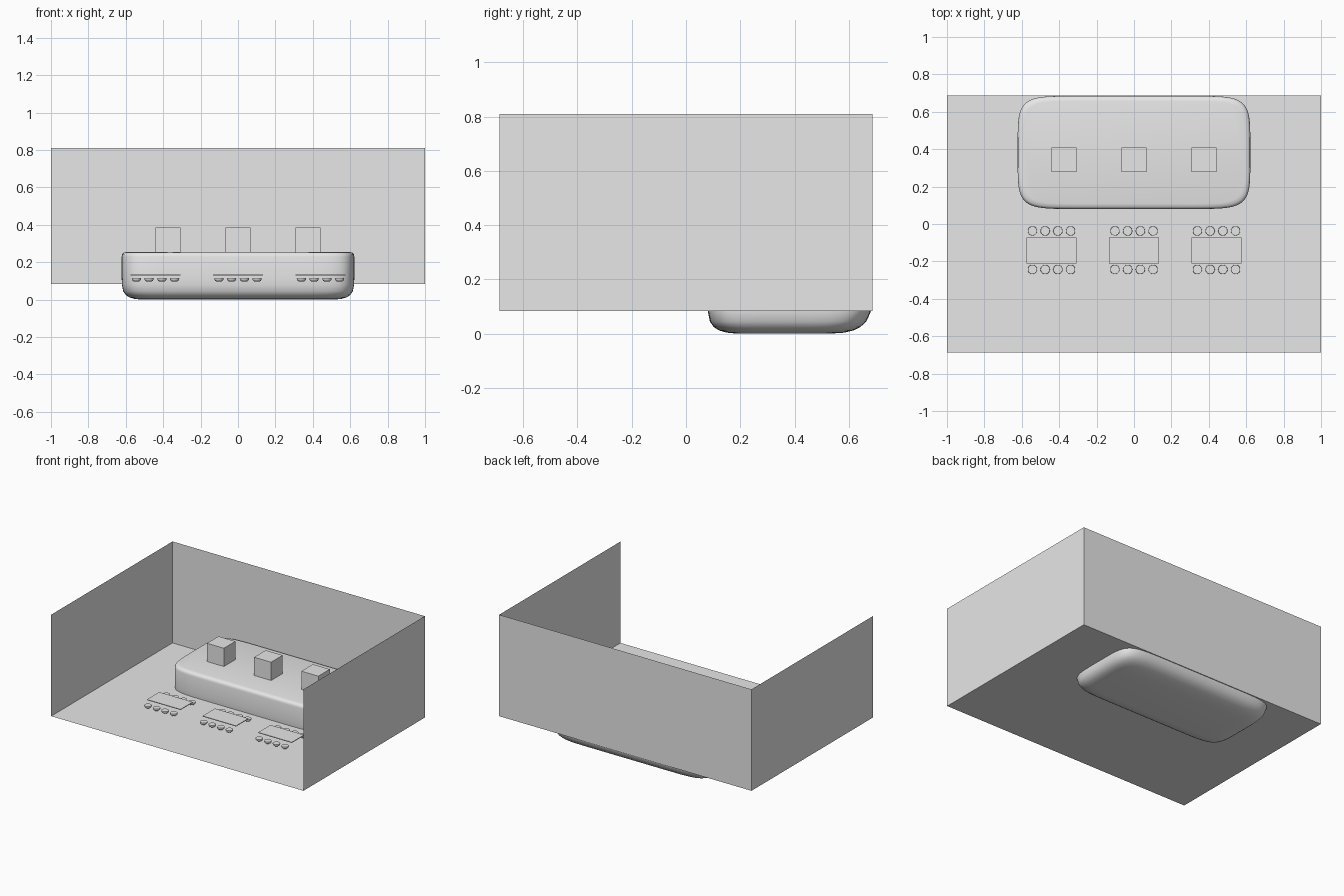
import bpy, bmesh, math
from mathutils import Matrix

if "Cube" in bpy.data.objects:
    bpy.data.objects.remove(bpy.data.objects["Cube"])

grey = bpy.data.materials.new("plain grey")
grey.diffuse_color = (0.8, 0.8, 0.8, 1)
grey.use_nodes = True
grey.node_tree.nodes["Principled BSDF"].inputs["Base Color"].default_value = grey.diffuse_color


def finish(name, bm, smooth=None):
    me = bpy.data.meshes.new(name)
    bm.to_mesh(me)
    bm.free()
    me.materials.append(grey)
    ob = bpy.data.objects.new(name, me)
    bpy.context.collection.objects.link(ob)
    if smooth is not None:
        bpy.ops.object.select_all(action='DESELECT')
        ob.select_set(True)
        bpy.context.view_layer.objects.active = ob
        bpy.ops.object.shade_smooth_by_angle(angle=math.radians(smooth))
    return ob


def box(name, x, y, z, smooth=None, drop=None):
    """Box from (min, max) pairs; drop(normal) removes faces."""
    bm = bmesh.new()
    size = [b - a for a, b in (x, y, z)]
    mid = [(a + b) / 2 for a, b in (x, y, z)]
    bmesh.ops.create_cube(bm, size=1, matrix=Matrix.Translation(mid) @ Matrix.Diagonal((*size, 1)))
    if drop:
        bm.normal_update()
        gone = [f for f in bm.faces if drop(f.normal)]
        bmesh.ops.delete(bm, geom=gone, context='FACES')
        bmesh.ops.reverse_faces(bm, faces=bm.faces[:])
    return finish(name, bm)


def loft(name, rings, smooth):
    """Closed solid through rings of equal point count, bottom to top."""
    bm = bmesh.new()
    loops = [[bm.verts.new(p) for p in r] for r in rings]
    n = len(loops[0])
    for a, b in zip(loops, loops[1:]):
        for i in range(n):
            j = (i + 1) % n
            bm.faces.new((a[i], a[j], b[j], b[i]))
    bm.faces.new(loops[0][::-1])
    bm.faces.new(loops[-1])
    return finish(name, bm, smooth)


# Room shell: floor plus back and side walls, open at front and top
box("room_shell", (-1, 1), (-0.687, 0.687), (0.083, 0.81),
    drop=lambda n: n.z > 0.5 or n.y < -0.5)


# Stage: soft rounded slab passing through the floor
def stage_ring(z, inset, back):
    a, b = 0.622 - inset, 0.3025 - (inset + back) / 2
    cy = 0.3825 + (inset - back) / 2
    pts = []
    for i in range(96):
        t = 2 * math.pi * (i + 0.5) / 96
        c, s = math.cos(t), math.sin(t)
        pts.append((math.copysign(abs(c) ** 0.2, c) * a,
                    cy + math.copysign(abs(s) ** 0.4, s) * b, z))
    return pts


# z, inset at sides and front, inset at back
stage_profile = [(0, 0.11, 0.16), (0.004, 0.07, 0.10), (0.012, 0.042, 0.068),
                 (0.025, 0.022, 0.042), (0.045, 0.008, 0.02), (0.08, 0.001, 0.004),
                 (0.12, 0, 0), (0.23, 0, 0), (0.243, 0.003, 0.003),
                 (0.251, 0.011, 0.011), (0.255, 0.028, 0.028)]
loft("stage", [stage_ring(*p) for p in stage_profile], 60)

# Seat cushion: flat top, tapered underside
stool_profile = [(0.097, 0.013), (0.100, 0.019), (0.106, 0.0235), (0.112, 0.025), (0.115, 0.024)]


def stool(name, x, y):
    loft(name, [[(x + r * math.cos(2 * math.pi * i / 24), y + r * math.sin(2 * math.pi * i / 24), z)
                 for i in range(24)] for z, r in stool_profile], 50)


# Podium blocks on the stage, tables with two rows of four stools
for k, (side, bx, tx) in enumerate((("left", -0.374, -0.441), ("middle", 0, 0), ("right", 0.374, 0.441))):
    box(side + "_podium", (bx - 0.067, bx + 0.067), (0.279, 0.409), (0.25, 0.386))
    box(side + "_table_top", (tx - 0.133, tx + 0.133), (-0.211, -0.072), (0.130, 0.135))
    for row, y in (("back", -0.037), ("front", -0.243)):
        for i in range(4):
            stool(f"{side}_{row}_stool_{i + 1}", tx + (i - 1.5) * 0.068, y)
